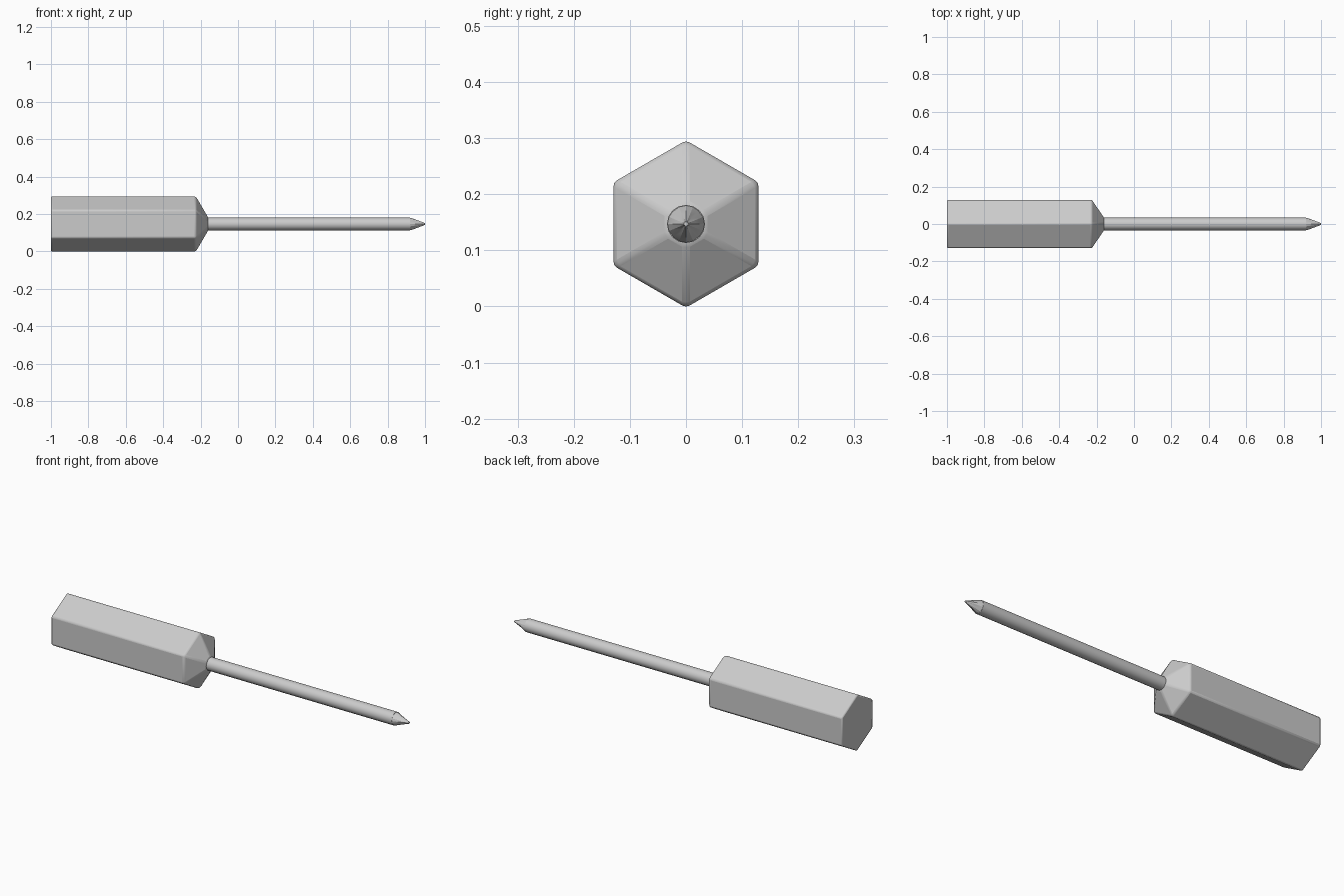
import bpy, bmesh
from math import cos, sin, pi

if "Cube" in bpy.data.objects:
    bpy.data.objects.remove(bpy.data.objects["Cube"])

ZC = 0.147  # height of the tool's axis


def loft(name, rings):
    """Skin a list of (x, radius function, sides) rings along the x axis, capped."""
    bm = bmesh.new()
    loops = []
    for x, radius, sides in rings:
        loop = []
        for i in range(sides):
            a = pi / 2 + 2 * pi * i / sides
            r = radius(i)
            loop.append(bm.verts.new((x, r * cos(a), ZC + r * sin(a))))
        loops.append(loop)
    for p, q in zip(loops, loops[1:]):
        n = len(p)
        for i in range(n):
            j = (i + 1) % n
            bm.faces.new((p[i], p[j], q[j], q[i]))
    bm.faces.new(loops[0])
    bm.faces.new(loops[-1])
    bmesh.ops.recalc_face_normals(bm, faces=bm.faces)
    mesh = bpy.data.meshes.new(name)
    bm.to_mesh(mesh)
    bm.free()
    ob = bpy.data.objects.new(name, mesh)
    bpy.context.collection.objects.link(ob)
    return ob


def smooth(ob, degrees):
    bpy.ops.object.select_all(action='DESELECT')
    ob.select_set(True)
    bpy.context.view_layer.objects.active = ob
    bpy.ops.object.shade_smooth_by_angle(angle=degrees * pi / 180)


# Hexagonal handle with a tapered collar and lightly rounded edges
handle = loft("handle", [(x, lambda i, r=r: r, 6)
                         for x, r in ((-1.0, 0.149), (-0.225, 0.149), (-0.16, 0.038))])
bevel = handle.modifiers.new("soft_edges", 'BEVEL')
bevel.width = 0.007
bevel.segments = 2
bevel.limit_method = 'ANGLE'
bevel.angle_limit = 0.5
smooth(handle, 25)

# Round shaft
shaft = loft("shaft", [(x, lambda i: 0.034, 16) for x in (-0.18, 0.92)])
smooth(shaft, 30)


# Cross-head tip: cone with four diagonal flutes deepening toward the point
def fluted(r, depth):
    return lambda i: r * (1 - depth * (0, 0.35, 1, 0.35)[i % 4])


tip = loft("cross_tip", [(x, fluted(r, d), 16) for x, r, d in
                         ((0.915, 0.034, 0), (0.93, 0.031, 0.06),
                          (0.965, 0.018, 0.25), (1.0, 0.005, 0.4))])
smooth(tip, 20)
